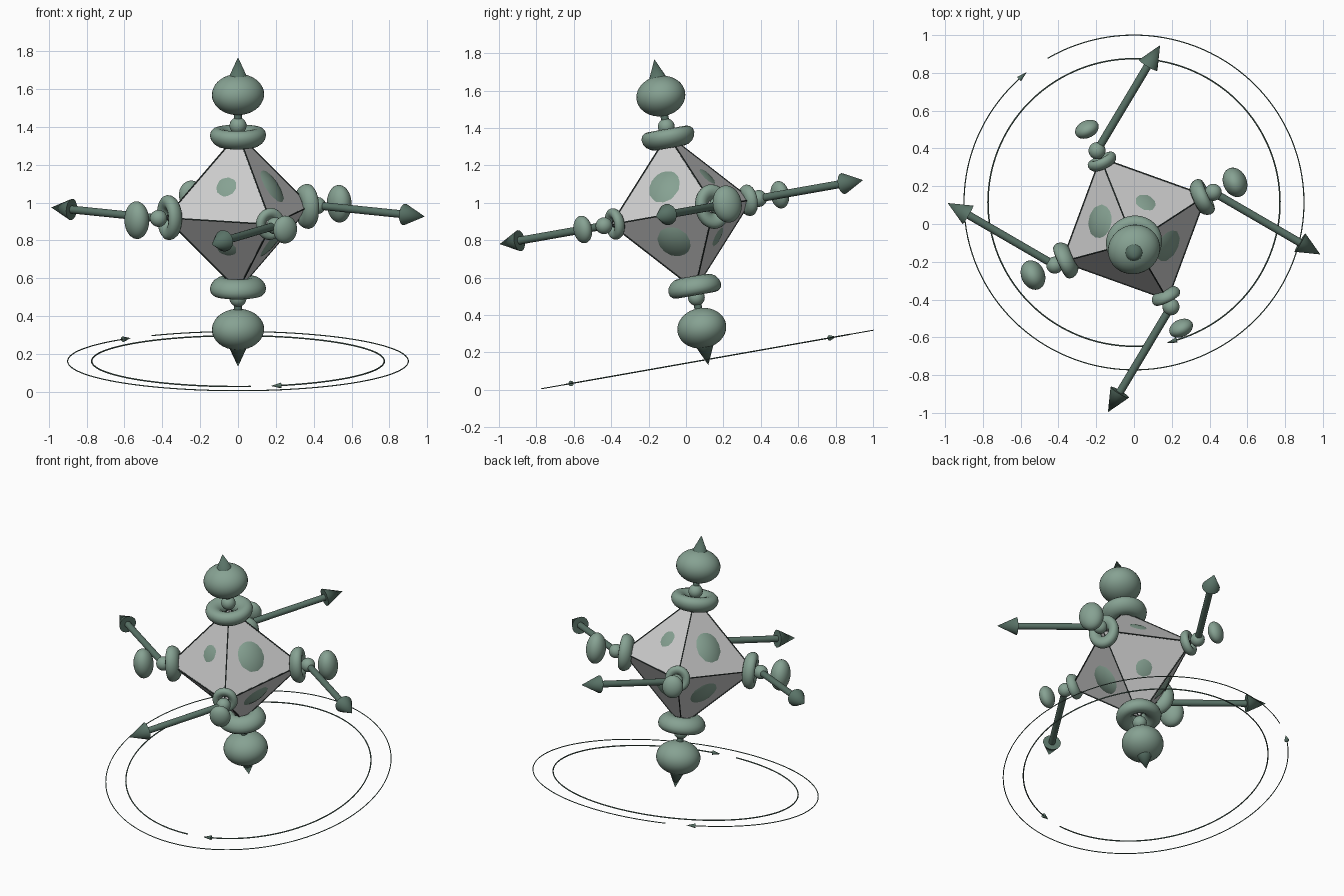
import bpy, bmesh
from math import radians, cos, sin, pi
from mathutils import Matrix, Vector

if "Cube" in bpy.data.objects:
    bpy.data.objects.remove(bpy.data.objects["Cube"])

# Whole model leans 10 degrees; the crystal is also turned 25 degrees on its axis
TILT = Matrix.Translation((0, -0.025, 0.95)) @ Matrix.Rotation(radians(10), 4, 'X')
BODY = TILT @ Matrix.Rotation(radians(25), 4, 'Z')
R = 0.42       # crystal vertex radius
BALL = 0.463   # joint ball radius from centre


def material(name, rgb):
    m = bpy.data.materials.new(name)
    m.diffuse_color = (*rgb, 1)
    m.use_nodes = True
    m.node_tree.nodes["Principled BSDF"].inputs["Base Color"].default_value = m.diffuse_color
    return m


GREEN = material("soft_green", (0.24, 0.36, 0.29))
DARK = material("dark_green", (0.10, 0.17, 0.135))
LINE = material("dark_line", (0.04, 0.055, 0.05))


def finish(bm, name, matrix, mat=None, smooth=True):
    bmesh.ops.recalc_face_normals(bm, faces=bm.faces)
    me = bpy.data.meshes.new(name)
    bm.to_mesh(me)
    bm.free()
    me.transform(matrix)
    ob = bpy.data.objects.new(name, me)
    bpy.context.collection.objects.link(ob)
    if mat:
        me.materials.append(mat)
    if smooth:
        bpy.ops.object.select_all(action='DESELECT')
        ob.select_set(True)
        bpy.context.view_layer.objects.active = ob
        bpy.ops.object.shade_smooth_by_angle(angle=radians(40))
    return ob


def ellipsoid(name, matrix, radii, mat):
    bm = bmesh.new()
    bmesh.ops.create_uvsphere(bm, u_segments=32, v_segments=20, radius=1)
    bmesh.ops.scale(bm, vec=radii, verts=bm.verts)
    return finish(bm, name, matrix, mat)


def add_cone(bm, a, b, r1, r2, seg=16):
    a, b = Vector(a), Vector(b)
    d = b - a
    m = Matrix.Translation((a + b) / 2) @ d.to_track_quat('Z', 'Y').to_matrix().to_4x4()
    bmesh.ops.create_cone(bm, cap_ends=True, segments=seg, radius1=r1, radius2=r2,
                          depth=d.length, matrix=m)


def arrow(name, matrix, start, tip):
    bm = bmesh.new()
    start, tip = Vector(start), Vector(tip)
    neck = tip - (tip - start).normalized() * 0.125
    add_cone(bm, start, neck, 0.021, 0.021)
    add_cone(bm, neck, tip, 0.057, 0)
    return finish(bm, name, matrix, DARK)


def collar(name, matrix, width, height, axial):
    # rounded ring that wraps a crystal vertex
    bm = bmesh.new()
    rows = []
    for i in range(36):
        t = 2 * pi * i / 36
        row = []
        for j in range(14):
            p = 2 * pi * j / 14
            r = 0.63 + 0.37 * cos(p)
            row.append(bm.verts.new((width * r * cos(t), height * r * sin(t),
                                     axial * (sin(p) + 0.25 * cos(p)))))
        rows.append(row)
    for i in range(36):
        for j in range(14):
            bm.faces.new((rows[i][j], rows[(i + 1) % 36][j],
                          rows[(i + 1) % 36][(j + 1) % 14], rows[i][(j + 1) % 14]))
    return finish(bm, name, matrix, GREEN)


# Crystal: flat octahedron
bm = bmesh.new()
vs = [bm.verts.new(Vector(v) * R) for v in
      ((1, 0, 0), (0, 1, 0), (-1, 0, 0), (0, -1, 0), (0, 0, 1), (0, 0, -1))]
for i in range(4):
    bm.faces.new((vs[i], vs[(i + 1) % 4], vs[4]))
    bm.faces.new((vs[(i + 1) % 4], vs[i], vs[5]))
edges = [(e.verts[0].co.copy(), e.verts[1].co.copy()) for e in bm.edges]
finish(bm, "crystal", BODY, smooth=False)

# Thin rods along the crystal edges
bm = bmesh.new()
for a, b in edges:
    add_cone(bm, a, b, 0.004, 0.004, 8)
finish(bm, "crystal_edges", BODY, LINE)

# Core that bulges through the faces, longer on one diagonal
ellipsoid("core", BODY @ Matrix.Rotation(radians(-45), 4, 'Z'), (0.258, 0.238, 0.27), GREEN)

# Four side arms: collar, joint ball, lobe and slanted arrow
sizes = [  # collar (height, width, axial), lobe (height, width, axial)
    ((0.12, 0.10, 0.04), (0.10, 0.08, 0.062)),
    ((0.085, 0.08, 0.03), (0.074, 0.066, 0.045)),
]
for k in range(4):
    spin = BODY @ Matrix.Rotation(k * pi / 2, 4, 'Z')
    out = spin @ Matrix.Rotation(pi / 2, 4, 'Y')   # local z points outward
    ring, lobe = sizes[k % 2]
    collar(f"side_collar_{k}", out @ Matrix.Translation((0, 0, 0.395)), *ring)
    ellipsoid(f"side_ball_{k}", out @ Matrix.Translation((0, 0, BALL)), (0.045,) * 3, GREEN)
    ellipsoid(f"side_lobe_{k}", out @ Matrix.Translation((0, 0, 0.59)), lobe, GREEN)
    a = radians(-55.5)
    arrow(f"side_arrow_{k}", spin, (BALL, 0, 0),
          (BALL + 0.658 * cos(a), 0.658 * sin(a), 0))

# Two poles: collar, ball, big lobe and spike
for name, m in (("top", BODY), ("bottom", BODY @ Matrix.Rotation(pi, 4, 'X'))):
    collar(f"{name}_collar", m @ Matrix.Translation((0, 0, 0.40)), 0.15, 0.142, 0.05)
    ellipsoid(f"{name}_ball", m @ Matrix.Translation((0, 0, BALL)), (0.045,) * 3, GREEN)
    ellipsoid(f"{name}_lobe", m @ Matrix.Translation((0, 0, 0.63)), (0.14, 0.13, 0.108), GREEN)
    arrow(f"{name}_spike", m, (0, 0, BALL), (0, 0, 0.83))


# Two thin open rings below, each ending in a small arrowhead
def orbit(name, radius, start, thick):
    m = TILT @ Matrix.Translation((0, 0, -0.80))
    bm = bmesh.new()
    n, rows = 128, []
    for i in range(n + 1):
        t = radians(start - 348 * i / n)
        rows.append([bm.verts.new(((radius + thick * cos(p)) * cos(t),
                                   (radius + thick * cos(p)) * sin(t), thick * sin(p)))
                     for p in (2 * pi * j / 6 for j in range(6))])
    for i in range(n):
        for j in range(6):
            bm.faces.new((rows[i][j], rows[i + 1][j],
                          rows[i + 1][(j + 1) % 6], rows[i][(j + 1) % 6]))
    bm.faces.new(rows[0])
    bm.faces.new(rows[-1][::-1])
    t = radians(start - 348)
    end = Vector((radius * cos(t), radius * sin(t), 0))
    add_cone(bm, end, end + Vector((sin(t), -cos(t), 0)) * 0.055, 0.015, 0, 12)
    finish(bm, name, m, DARK)


orbit("outer_orbit", 0.90, 120.5, 0.003)
orbit("inner_orbit", 0.773, 275, 0.004)
